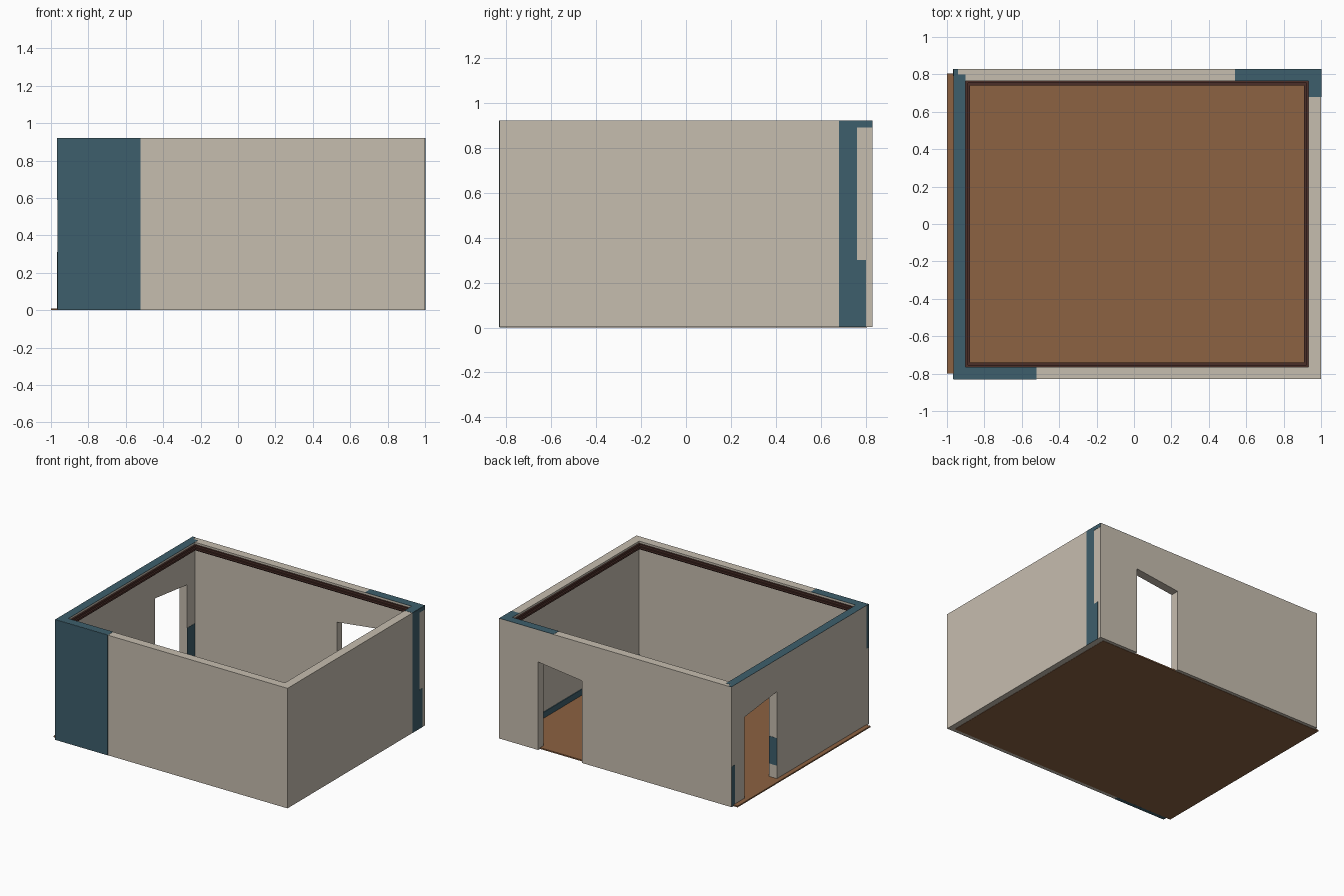
import bpy, bmesh

if "Cube" in bpy.data.objects:
    bpy.data.objects.remove(bpy.data.objects["Cube"])


def material(name, r, g, b):
    m = bpy.data.materials.new(name)
    m.diffuse_color = (r, g, b, 1)
    m.use_nodes = True
    m.node_tree.nodes["Principled BSDF"].inputs["Base Color"].default_value = m.diffuse_color
    return m


PLASTER = material("plaster beige", 0.565, 0.509, 0.429)
TEAL = material("dark teal", 0.048, 0.114, 0.150)
WOOD = material("floor brown", 0.262, 0.122, 0.054)
TRIM = material("dark red brown", 0.070, 0.028, 0.022)

# Room limits: outer and inner wall faces, height
X0, X1, Y0, Y1 = -0.965, 1.0, -0.83, 0.83
IX0, IX1, IY0, IY1 = -0.90, 0.933, -0.765, 0.765
B, H = 0.002, 0.92
E = 0.0015  # thickness of painted plates


def prism(name, mat, outline, axis, a, b):
    """Extrude an outline of (u, z) points from a to b along axis x or y."""
    bm = bmesh.new()
    put = (lambda u, z, w: (w, u, z)) if axis == "x" else (lambda u, z, w: (u, w, z))
    face = bm.faces.new([bm.verts.new(put(u, z, a)) for u, z in outline])
    ext = bmesh.ops.extrude_face_region(bm, geom=[face])
    for v in ext["geom"]:
        if isinstance(v, bmesh.types.BMVert):
            v.co["xy".index(axis)] = b
    bmesh.ops.recalc_face_normals(bm, faces=bm.faces)
    me = bpy.data.meshes.new(name)
    bm.to_mesh(me)
    bm.free()
    me.materials.append(mat)
    ob = bpy.data.objects.new(name, me)
    bpy.context.collection.objects.link(ob)
    return ob


def box(name, mat, x0, x1, y0, y1, z0, z1):
    return prism(name, mat, [(x0, z0), (x1, z0), (x1, z1), (x0, z1)], "y", y0, y1)


def door_wall(u0, u1, d0, d1, top0, top1):
    """Wall outline with a doorway whose head is slightly crooked."""
    return [(u0, B), (d0, B), (d0, top0), (d1, top1), (d1, B), (u1, B), (u1, H), (u0, H)]


# Floor slab, sticking out a little on the left
box("floor", WOOD, -1.0, 0.955, -0.80, 0.805, 0, 0.01)

# Walls
box("front_wall", PLASTER, X0, X1, Y0, IY0, B, H)
box("right_wall", PLASTER, IX1, X1, IY0, IY1, B, H)
prism("back_wall", PLASTER, door_wall(X0, X1, 0.30, 0.67, 0.63, 0.675), "y", IY1, Y1)
prism("left_wall", PLASTER, door_wall(IY0, IY1, 0.28, 0.67, 0.675, 0.63), "x", X0, IX0)

# Stepped moulding around the inner top edge
for i, (w, z0, z1) in enumerate([(0.012, 0.865, 0.905), (0.024, 0.875, 0.890)]):
    box(f"moulding_left_{i}", TRIM, IX0 - 0.003, IX0 + w, IY0, IY1, z0, z1)
    box(f"moulding_right_{i}", TRIM, IX1 - w, IX1 + 0.003, IY0, IY1, z0, z1)
    box(f"moulding_front_{i}", TRIM, IX0, IX1, IY0 - 0.003, IY0 + w, z0, z1)
    box(f"moulding_back_{i}", TRIM, IX0, IX1, IY1 - w, IY1 + 0.003, z0, z1)

# Teal skirting on the right wall
box("skirting_right", TEAL, IX1 - 0.006, IX1 + 0.002, IY0, IY1, 0.008, 0.055)

# Teal painted areas on the wall tops
box("top_paint_left", TEAL, X0, IX0, Y0, 0.80, H, H + E)
box("top_paint_left_end", TEAL, X0, -0.94, 0.80, Y1, H, H + E)
box("top_paint_front", TEAL, IX0, -0.52, Y0, IY0, H, H + E)
box("top_paint_back", TEAL, 0.54, X1, IY1, Y1, H, H + E)
box("top_paint_right", TEAL, IX1, X1, 0.68, IY1, H, H + E)

# Teal painted areas on the outer and inner wall faces
box("front_paint", TEAL, X0, -0.52, Y0 - E, Y0, B, H)
box("front_paint_underside", TEAL, X0, -0.52, Y0, -0.801, B - E, B)
prism("right_paint", TEAL, [(0.68, B), (0.80, B), (0.80, 0.30), (0.76, 0.30),
                            (0.76, 0.89), (Y1, 0.89), (Y1, H), (0.68, H)], "x", X1 - E, X1 + E)
box("left_paint_back_corner", TEAL, X0 - E, X0, 0.79, Y1, B, 0.31)
box("left_paint_front_corner", TEAL, X0 - E, X0, Y0, -0.80, 0.59, H)
box("left_paint_inside", TEAL, IX0, IX0 + E, 0.67, IY1, 0.01, 0.30)
box("left_paint_jamb", TEAL, X0, IX0, 0.28, 0.28 + E, 0.11, 0.32)
